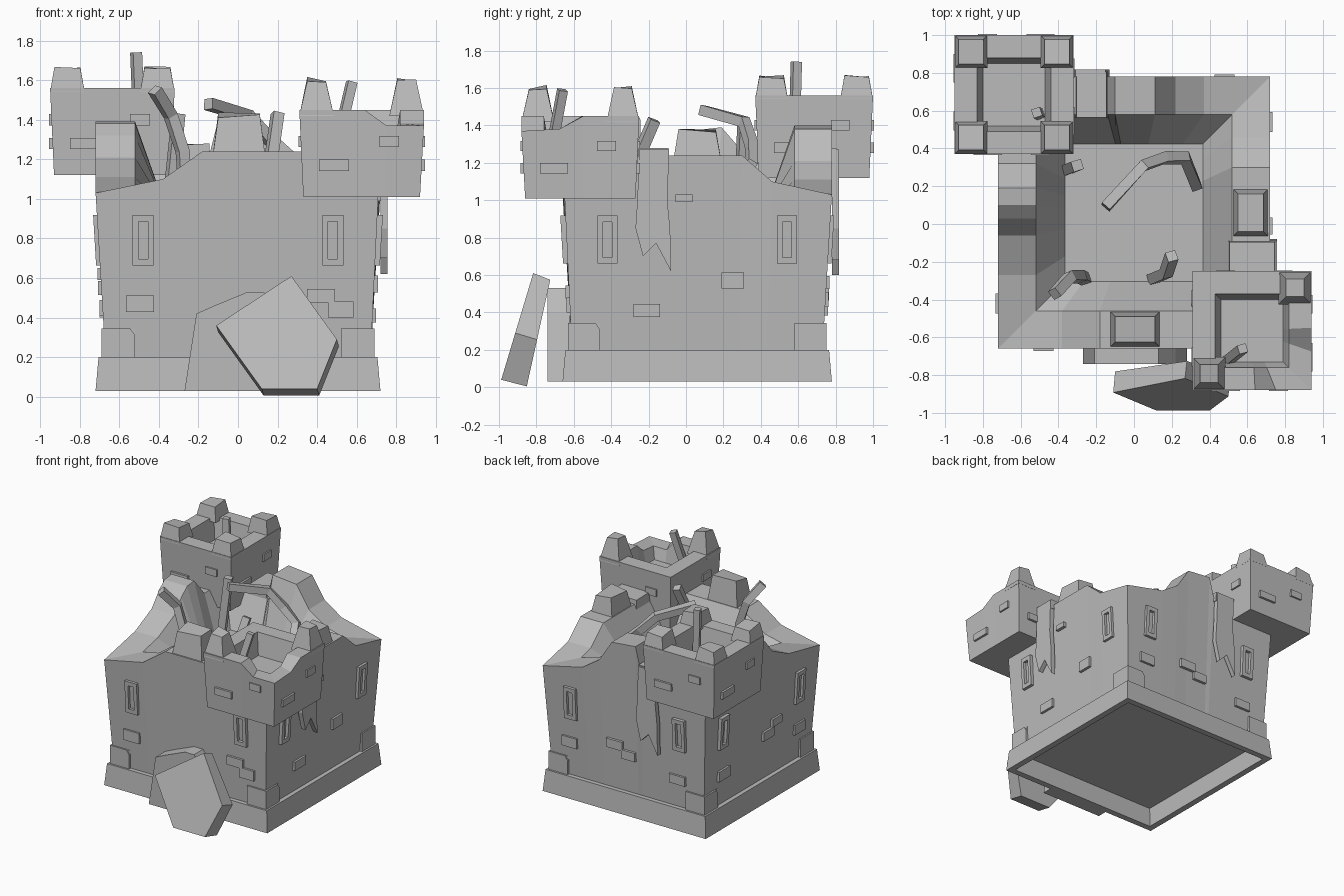
import bpy, bmesh, random
from math import radians
from mathutils import Matrix, Vector

random.seed(4)
if "Cube" in bpy.data.objects:
    bpy.data.objects.remove(bpy.data.objects["Cube"])

stone = bpy.data.materials.new("grey stone")
stone.use_nodes = True
GREY = (0.5, 0.5, 0.5, 1)
stone.diffuse_color = GREY
stone.node_tree.nodes["Principled BSDF"].inputs["Base Color"].default_value = GREY
I = Matrix.Identity(4)


def finish(name, bm):
    bmesh.ops.remove_doubles(bm, verts=bm.verts, dist=0.0005)
    bmesh.ops.recalc_face_normals(bm, faces=bm.faces)
    me = bpy.data.meshes.new(name)
    bm.to_mesh(me)
    bm.free()
    me.materials.append(stone)
    ob = bpy.data.objects.new(name, me)
    bpy.context.collection.objects.link(ob)
    return ob


def loft(name, rings, mat=I, caps=True, closed=False):
    """Skin a list of equal point rings."""
    bm = bmesh.new()
    vs = [[bm.verts.new(mat @ Vector(p)) for p in r] for r in rings]
    n = len(rings[0])
    pairs = list(zip(vs, vs[1:])) + ([(vs[-1], vs[0])] if closed else [])
    for a, b in pairs:
        for i in range(n):
            j = (i + 1) % n
            bm.faces.new((a[i], a[j], b[j], b[i]))
    if caps and not closed:
        bm.faces.new(vs[0])
        bm.faces.new(vs[-1])
    return finish(name, bm)


def square(cx, cy, h, z):
    return [(cx - h, cy - h, z), (cx + h, cy - h, z), (cx + h, cy + h, z), (cx - h, cy + h, z)]


def chunk(name, x, y, z, inset=0.0, rough=0.0, mat=I):
    """Block between (low, high) pairs, with a narrowed, broken top."""
    def ring(i, zz, r):
        return [(a, b, zz + random.uniform(-r, r)) for a, b in (
            (x[0] + i, y[0] + i), (x[1] - i, y[0] + i), (x[1] - i, y[1] - i), (x[0] + i, y[1] - i))]
    return loft(name, [ring(0, z[0], 0), ring(inset, z[1], rough)], mat)


def prism(name, pts, r0, r1, mat=I):
    """Outline of (t, z) points extruded outward from r0 to r1."""
    return loft(name, [[(t, -r, z) for t, z in pts] for r in (r0, r1)], mat)


def side(k):
    """Frame of a wall: 0 front, 1 right, 2 back, 3 left; outward is local -y."""
    return Matrix.Translation((0, 0.06, 0)) @ Matrix.Rotation(radians(90 * k), 4, 'Z')


def wall_r(z):
    return 0.67 + 0.05 * (z - 0.2) / 0.85


# Hollow plinth and its ceiling
loft("plinth", [square(0, 0.06, h, z) for h, z in
                ((0.67, 0.03), (0.72, 0.03), (0.705, 0.2), (0.66, 0.2))], closed=True)
chunk("keep_underside", (-0.67, 0.67), (-0.61, 0.73), (0.18, 0.2))

# Broken keep walls: (position along wall, top height)
profiles = [
    [(-.72, 1.03), (-.38, 1.10), (-.18, 1.24), (.52, 1.24), (.72, 1.24)],
    [(-.72, 1.24), (-.52, 1.24), (.24, 1.24), (.40, 1.10), (.72, 1.03)],
    [(-.72, 1.03), (-.37, 1.11), (-.22, 1.21), (-.11, 1.38), (.10, 1.40), (.14, 1.24), (.72, 1.24)],
    [(-.72, 1.24), (-.26, 1.24), (-.13, 1.39), (-.04, 1.38), (.03, 1.32), (.12, 1.21),
     (.33, 1.11), (.72, 1.03)],
]
bm = bmesh.new()
for k, prof in enumerate(profiles):
    prev = None
    for t, z in prof:
        c = max(-0.52, min(0.52, t))
        zi = z + (0.04 if z < 1.05 else 0)
        f = 0.67 / 0.72
        pts = [(t * f, -0.67, 0.2), (t, -0.72, z), (c, -0.52, zi), (c * 0.7, -0.364, 0.95)]
        row = [bm.verts.new(side(k) @ Vector(p)) for p in pts]
        if prev:
            for i in range(3):
                bm.faces.new((prev[i], row[i], row[i + 1], prev[i + 1]))
        prev = row
finish("keep_walls", bm)
chunk("keep_floor", (-0.37, 0.37), (-0.31, 0.43), (0.9, 0.95))

# Wall merlons
chunk("front_merlon", (-.13, .14), (-.715, -.52), (1.2, 1.42), .03, .025, side(0))
chunk("right_merlon", (-.13, .13), (-.715, -.52), (1.2, 1.38), .03, .025, side(1))

# Corner footings, windows and raised bricks on every wall
bricks = [
    [(-.495, .47, .14, .085), (.42, .51, .14, .07), (.52, .44, .13, .08)],
    [(-.27, .41, .14, .07), (.19, .57, .12, .085), (-.07, 1.01, .09, .04)],
    [(-.5, .47, .13, .08), (-.1, .56, .14, .07), (.02, .5, .12, .07), (.45, .42, .14, .07)],
    [(-.45, .44, .14, .08), (.1, .55, .13, .07), (.2, .62, .12, .06), (.5, .45, .13, .08)],
]
for k in range(4):
    m = side(k)
    prism("corner_footing", [(-.69, .19), (-.52, .19), (-.52, .31), (-.545, .345), (-.69, .345)],
          .52, .69, m)
    prism("corner_footing", [(.52, .19), (.68, .19), (.68, .345), (.545, .345), (.52, .31)],
          .52, .69, m)
    for t in (-0.48, 0.48):
        rings = []
        for w, h, d in ((.053, .128, -.04), (.053, .128, .02), (.024, .095, .02), (.024, .095, -.005)):
            rings.append([(t + a * w, -wall_r(.79 + b * h) - d, .79 + b * h)
                          for a, b in ((-1, -1), (1, -1), (1, 1), (-1, 1))])
        loft("window", rings, m)
    for t, z, w, h in bricks[k]:
        chunk("wall_brick", (t - w / 2, t + w / 2), (-wall_r(z) - .016, -wall_r(z) + .03),
              (z - h / 2, z + h / 2), mat=m)

# Torn cloth hanging over the right and back walls
for k, t0, low in ((1, -.31, .62), (2, .15, .6)):
    chunk("cloth_fold", (t0 - .01, t0 + .16), (-.75, -.5), (1.2, 1.275), .005, .006, side(k))
    prism("torn_cloth", [(t0, 1.27), (t0 - .01, 1.0), (t0 - .02, .85), (t0 + .02, low + .08),
                         (t0 + .09, low + .15), (t0 + .17, low), (t0 + .165, .85),
                         (t0 + .15, 1.0), (t0 + .16, 1.27)], .72, .757, side(k))


# Corner turrets: hollow tapered boxes
def turret(name, cx, cy, z0, z1, depth, drop):
    steps = (-1, -.35, .05, .4)

    def ring(h, z, dip):
        out = []
        for a in range(4):
            for s in steps:
                p = Matrix.Rotation(radians(90 * a), 2) @ Vector((s, -1))
                d = max(1 - p.x, 1 + p.y)
                out.append((cx + p.x * h, cy + p.y * h, z - dip * max(0, min(1, (.95 - d) / .35))))
        return out
    loft(name, [ring(.295, z0, 0), ring(.315, z1, drop), ring(.195, z1, drop),
                ring(.165, z1 - depth, 0)])
    for k in range(4):
        m = Matrix.Translation((cx, cy, 0)) @ Matrix.Rotation(radians(90 * k), 4, 'Z')
        for t, z, w in ((-.14, z0 + .16, .15), (.14, z0 + .28, .1)):
            chunk("turret_brick", (t - w / 2, t + w / 2), (-.32, -.28), (z - .028, z + .028), mat=m)


FX, FY, BX, BY = .625, -.565, -.635, .685
turret("front_turret", FX, FY, 1.01, 1.45, .17, .08)
turret("back_turret", BX, BY, 1.12, 1.56, .17, 0)
for sx, sy in ((-1, -1), (1, 1)):
    x = sorted((FX + sx * .315, FX + sx * .14))
    y = sorted((FY + sy * .315, FY + sy * .14))
    chunk("front_turret_merlon", x, y, (1.42, 1.59), .04, .03)
for sx in (-1, 1):
    for sy in (-1, 1):
        x = sorted((BX + sx * .315, BX + sx * .14))
        y = sorted((BY + sy * .315, BY + sy * .14))
        chunk("back_turret_merlon", x, y, (1.54, 1.655), .022, .015)


# Broken timber beams
def beam(pts, h=.028):
    pts = [Vector(p) for p in pts]
    rings = []
    for i, p in enumerate(pts):
        d = (pts[min(i + 1, len(pts) - 1)] - pts[max(i - 1, 0)]).normalized()
        u = d.cross(Vector((.3, -.9, .2))).normalized() * h
        v = d.cross(u)
        rings.append([p + u + v, p - u + v, p - u - v, p + u - v])
    loft("broken_beam", rings)


beam([(-.15, .09, 1.48), (.05, .31, 1.42), (.16, .35, 1.3), (.27, .35, 1.2), (.33, .2, 1.0)])
beam([(.1, -.29, .95), (.17, -.26, 1.22), (.2, -.17, 1.43)])
beam([(-.42, -.37, 1.55), (-.34, -.28, 1.42), (-.28, -.28, 1.24), (-.26, -.29, .95)])
beam([(-.35, .29, .95), (-.3, .31, 1.43)])
beam([(.5, -.72, 1.27), (.575, -.66, 1.59)], .024)
beam([(-.5, .58, 1.38), (-.515, .59, 1.74)], .024)

# Fallen slab leaning in front, and rubble against the wall behind it
slab = [(.27, .61), (.5, .29), (.4, .04), (.12, .04), (-.11, .36)]
loft("fallen_slab", [[(x, -1.0 + .3 * z, z) for x, z in slab],
                     [(x + .01, -.86 + .22 * z, z - .035) for x, z in slab]])
prism("doorway_rubble", [(-.27, .03), (-.21, .42), (-.12, .46), (.05, .53), (.13, .53),
                         (.22, .4), (.28, .03)], .62, .74)
